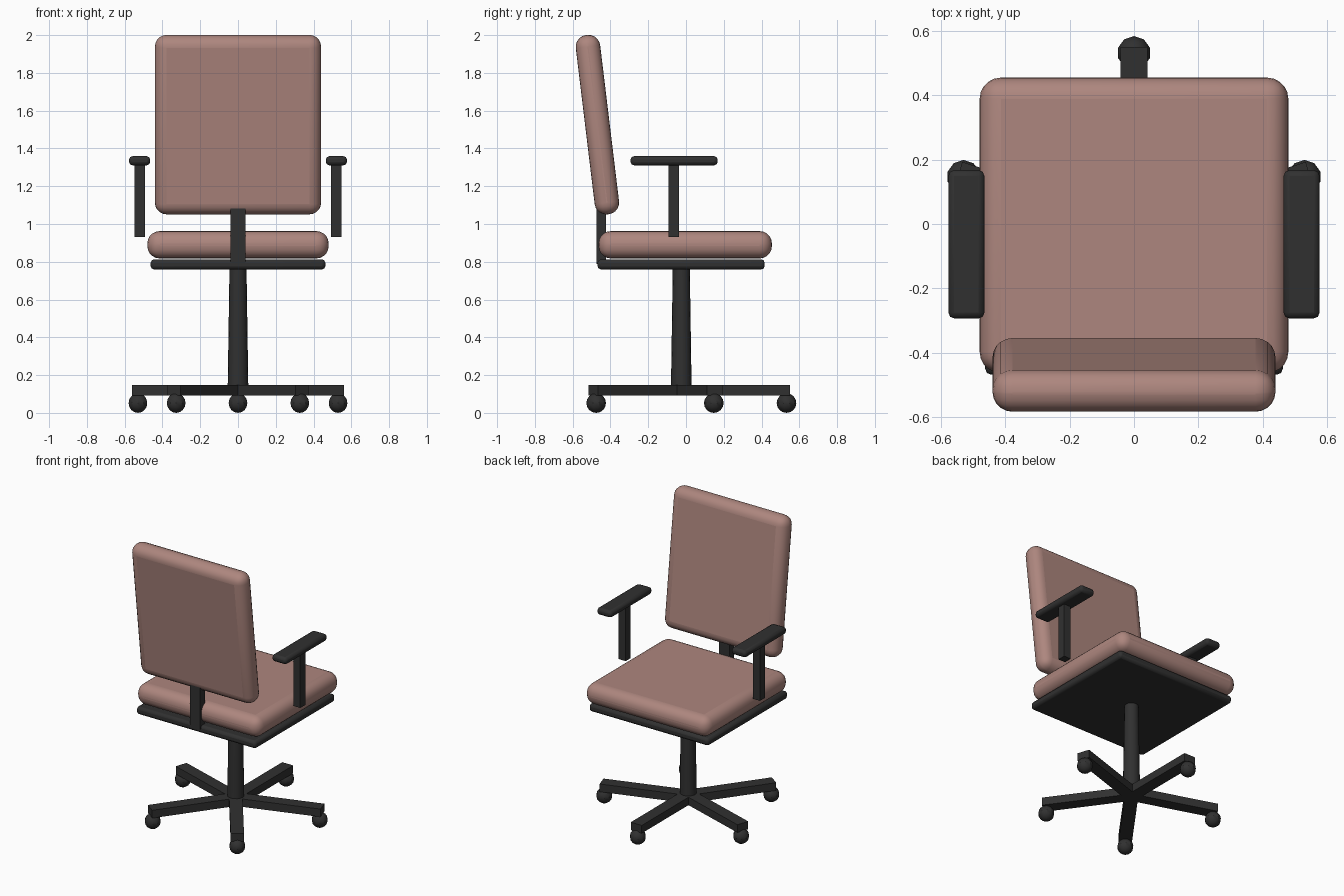
import bpy
from math import radians, sin, cos, pi

if "Cube" in bpy.data.objects:
    bpy.data.objects.remove(bpy.data.objects["Cube"])


def material(name, color):
    m = bpy.data.materials.new(name)
    m.diffuse_color = (*color, 1)
    m.use_nodes = True
    m.node_tree.nodes["Principled BSDF"].inputs["Base Color"].default_value = m.diffuse_color
    return m


FABRIC = material("fabric", (0.42, 0.24, 0.21))
PLASTIC = material("dark_plastic", (0.03, 0.03, 0.03))
AXIS_Y = -0.025  # the swivel column sits slightly behind the centre


def finish(name, mat, smooth=True):
    ob = bpy.context.object
    ob.name = name
    ob.data.materials.append(mat)
    if smooth:
        bpy.ops.object.shade_smooth_by_angle(angle=radians(35))
    return ob


def box(name, loc, size, mat, bevel=0.0, segments=3, rot=(0, 0, 0)):
    bpy.ops.mesh.primitive_cube_add(size=1, location=loc, rotation=rot)
    bpy.context.object.scale = size
    bpy.ops.object.transform_apply(location=False, rotation=False, scale=True)
    ob = finish(name, mat, smooth=bevel > 0)
    if bevel:
        mod = ob.modifiers.new("round", "BEVEL")
        mod.width, mod.segments = bevel, segments
    return ob


# Cushions
box("seat", (0, -0.004, 0.89), (0.96, 0.918, 0.145), FABRIC, 0.066, 5)
box("backrest", (0, -0.469, 1.526), (0.88, 0.13, 0.956), FABRIC, 0.062, 5,
    (radians(6.9), 0, 0))

# Support plate under the seat and upright holding the backrest
box("seat_plate", (0, -0.026, 0.786), (0.925, 0.885, 0.053), PLASTIC, 0.018, 2)
box("back_upright", (0, -0.449, 0.937), (0.08, 0.052, 0.295), PLASTIC)

# Tapered column
bpy.ops.mesh.primitive_cone_add(vertices=16, radius1=0.055, radius2=0.045,
                                depth=0.66, location=(0, AXIS_Y, 0.44))
finish("column", PLASTIC)

# Armrests
for side, s in (("left", -1), ("right", 1)):
    box(f"{side}_arm_post", (s * 0.52, -0.065, 1.125), (0.054, 0.056, 0.39), PLASTIC)
    box(f"{side}_arm_pad", (s * 0.521, -0.063, 1.335), (0.112, 0.461, 0.048),
        PLASTIC, 0.018, 2)

# Five-spoke base with ball casters
for i in range(5):
    a = pi / 2 + i * 2 * pi / 5
    dx, dy = cos(a), sin(a)
    box(f"spoke_{i + 1}", (dx * 0.2875, AXIS_Y + dy * 0.2875, 0.12),
        (0.575, 0.085, 0.055), PLASTIC, rot=(0, 0, a))
    bpy.ops.mesh.primitive_uv_sphere_add(
        segments=10, ring_count=8, radius=0.052,
        location=(dx * 0.557, AXIS_Y + dy * 0.557, 0.052))
    finish(f"caster_{i + 1}", PLASTIC)
